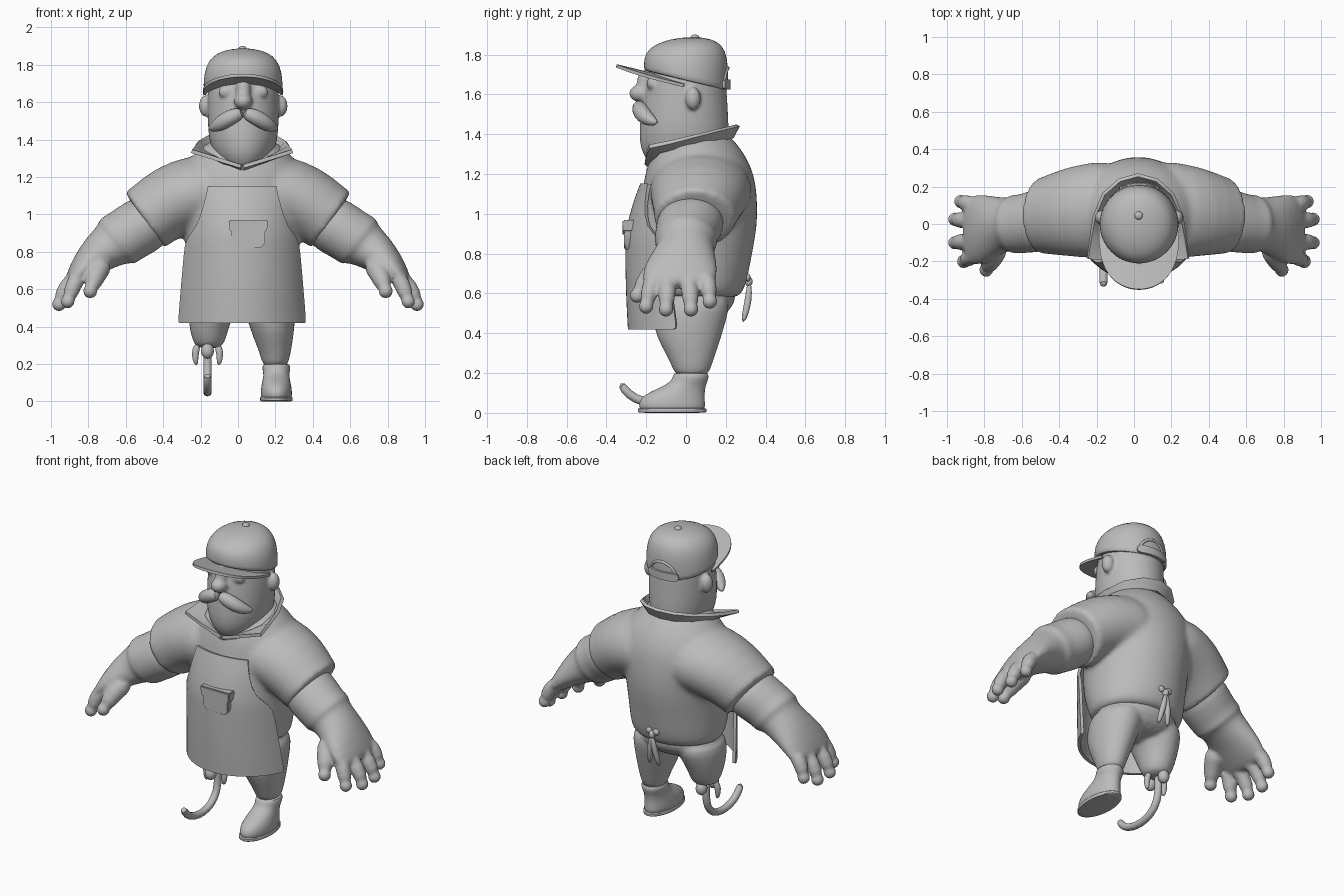
import bpy, bmesh
from math import sin, cos, pi, radians
from mathutils import Vector, Matrix

if "Cube" in bpy.data.objects:
    bpy.data.objects.remove(bpy.data.objects["Cube"])

MID = 0.022  # centre line of body and head
grey = bpy.data.materials.new("plain_grey")
grey.use_nodes = True
grey.diffuse_color = (0.5, 0.5, 0.5, 1)
grey.node_tree.nodes["Principled BSDF"].inputs["Base Color"].default_value = (0.5, 0.5, 0.5, 1)


def skin(bm, loops):
    """Bridge a series of vertex loops and close both ends."""
    rings = [[bm.verts.new(p) for p in loop] for loop in loops]
    for low, high in zip(rings, rings[1:]):
        for i in range(len(low)):
            j = (i + 1) % len(low)
            bm.faces.new((low[i], low[j], high[j], high[i]))
    bm.faces.new(rings[0][::-1])
    bm.faces.new(rings[-1])


def loft(bm, rings, side=1, count=24):
    """Each ring: x, y, z, half width, half depth, tilt in degrees, pitch."""
    loops = []
    for ring in rings:
        x, y, z, a, b, tilt, pitch = (tuple(ring) + (0, 0))[:7]
        t = radians(tilt)
        u = Vector((side * cos(t), 0, sin(t))) * a
        v = Vector((0, 1, pitch)) * b
        centre = Vector((side * x, y, z))
        loops.append([centre + u * cos(2 * pi * i / count) + v * sin(2 * pi * i / count)
                      for i in range(count)])
    skin(bm, loops)


def tube(bm, points, radii, ref=(0, 1, 0), count=10):
    points = [Vector(p) for p in points]
    ref, loops = Vector(ref), []
    for k, p in enumerate(points):
        t = (points[min(k + 1, len(points) - 1)] - points[max(k - 1, 0)]).normalized()
        u = (ref - t * ref.dot(t)).normalized()
        v = t.cross(u)
        loops.append([p + (u * cos(2 * pi * i / count) + v * sin(2 * pi * i / count)) * radii[k]
                      for i in range(count)])
    skin(bm, loops)


def ball(bm, centre, size):
    matrix = Matrix.Translation(centre) @ Matrix.Diagonal((*size, 1))
    bmesh.ops.create_uvsphere(bm, u_segments=20, v_segments=12, radius=1, matrix=matrix)


def finish(name, bm, sub=1, voxel=0, thick=0, soft=4):
    bmesh.ops.recalc_face_normals(bm, faces=bm.faces[:])
    mesh = bpy.data.meshes.new(name)
    bm.to_mesh(mesh)
    bm.free()
    mesh.materials.append(grey)
    obj = bpy.data.objects.new(name, mesh)
    bpy.context.collection.objects.link(obj)
    if sub:
        obj.modifiers.new("round", "SUBSURF").levels = sub
    if thick:
        solid = obj.modifiers.new("thickness", "SOLIDIFY")
        solid.thickness, solid.offset = thick, 0
    if voxel:
        obj.modifiers.new("blend", "REMESH").voxel_size = voxel
        soften = obj.modifiers.new("soften", "SMOOTH")
        soften.factor, soften.iterations = 0.5, soft
    bpy.ops.object.select_all(action="DESELECT")
    obj.select_set(True)
    bpy.context.view_layer.objects.active = obj
    bpy.ops.object.convert(target="MESH")
    bpy.ops.object.shade_smooth_by_angle(angle=radians(40))
    return obj


def sheet(name, rows, thick, sub=1):
    bm = bmesh.new()
    grid = [[bm.verts.new(p) for p in row] for row in rows]
    for low, high in zip(grid, grid[1:]):
        for i in range(len(low) - 1):
            bm.faces.new((low[i], low[i + 1], high[i + 1], high[i]))
    return finish(name, bm, sub, thick=thick)


# Shirt: torso and short wide sleeves blended together
bm = bmesh.new()
loft(bm, [(MID, y, z, a, b) for y, z, a, b in (
    (.04, .57, .26, .21), (.045, .6, .285, .24), (.04, .66, .295, .27), (.03, .8, .305, .305),
    (.045, .95, .31, .32), (.068, 1.1, .335, .292), (.068, 1.2, .345, .277),
    (.06, 1.3, .285, .24), (.055, 1.37, .205, .185), (.06, 1.41, .15, .15))])
for side in (-1, 1):
    loft(bm, [(.08, .075, 1.12, .19, .265, 85), (.2, .075, 1.12, .212, .262, 74),
              (.36, .066, 1.075, .195, .24, 62), (.475, .047, .987, .183, .207, 56),
              (.492, .045, .975, .184, .207, 55), (.505, .045, .967, .184, .207, 55)], side)
finish("shirt", bm, voxel=.016, soft=7)

# Arms: long sleeve with cuff, palm and five digits
for side, label in ((-1, "right"), (1, "left")):
    bm = bmesh.new()
    loft(bm, [(.42, .03, 1, .145, .17, 55), (.52, .02, .935, .157, .172, 55),
              (.6, 0, .885, .15, .158, 53), (.635, 0, .864, .153, .158, 52),
              (.65, 0, .852, .15, .155, 52), (.665, 0, .842, .13, .14, 50),
              (.73, -.01, .8, .112, .155, 45), (.81, -.03, .73, .083, .19, 40),
              (.875, -.033, .655, .052, .185, 35), (.895, -.033, .635, .03, .17, 35)], side)
    for base_y, tip_y, tip_x, tip_z in ((-.16, -.2, .91, .535), (-.09, -.1, .957, .52),
                                        (.015, .025, .957, .52), (.1, .12, .925, .56)):
        base = (side * .84, base_y, .69)
        knuckle = (side * (tip_x - .03), (base_y + tip_y) / 2, tip_z + .09)
        tip = (side * tip_x, tip_y, tip_z)
        tube(bm, [base, knuckle, tip], (.05, .046, .042))
        ball(bm, tip, (.038, .038, .038))
    thumb = [(side * .72, -.1, .75), (side * .76, -.19, .68), (side * .79, -.245, .59)]
    tube(bm, thumb, (.075, .058, .043))
    ball(bm, thumb[-1], (.039, .039, .039))
    finish(label + "_arm", bm, voxel=.01)

# Trousers: seat, whole left leg and short right leg
bm = bmesh.new()
loft(bm, [(MID, .04, .46, .2, .14), (MID, .045, .55, .265, .205), (MID, .04, .64, .275, .23)])
loft(bm, [(.2, .03, .17, .065, .08), (.2, .028, .25, .08, .105), (.19, .02, .33, .105, .142),
          (.18, .012, .42, .125, .178), (.165, .03, .52, .145, .19), (.15, .04, .6, .14, .18)])
loft(bm, [(-.155, .02, .28, .065, .07), (-.155, .02, .33, .092, .1), (-.155, .02, .42, .11, .14),
          (-.13, .03, .52, .14, .18), (-.11, .04, .6, .14, .18)])
finish("trousers", bm, voxel=.012)

# Left boot and its sole
bm = bmesh.new()
loft(bm, [(.205, y, z, a, b) for y, z, a, b in (
    (-.07, .01, .08, .165), (-.07, .03, .085, .168), (-.07, .07, .083, .165),
    (-.045, .105, .076, .14), (0, .14, .068, .1), (.02, .165, .074, .092),
    (.025, .19, .075, .09), (.025, .205, .066, .08))])
finish("left_boot", bm)
bm = bmesh.new()
loft(bm, [(.205, -.07, z, .088, .174) for z in (0, .003, .022, .025)])
finish("left_sole", bm)

# Hook leg with clamps
bm = bmesh.new()
tube(bm, [(-.163, y, z) for y, z in (
    (.02, .32), (.03, .22), (.02, .13), (-.04, .065), (-.13, .044),
    (-.22, .055), (-.29, .09), (-.33, .15))], [.024] * 8, ref=(1, 0, 0))
finish("hook_leg", bm)
bm = bmesh.new()
for side in (-1, 1):
    tube(bm, [(-.163 + side * .05, .01, .31), (-.163 + side * .07, 0, .26),
              (-.163 + side * .06, 0, .19)], (.02, .022, .012))
for y in (-.045, .075):
    ball(bm, (-.163, y, .27), (.035, .035, .042))
finish("leg_clamps", bm)

# Apron wrapped round the front, with pocket and flap
rows = []
for z, half, a, y, b in ((.42, .335, .36, .1, .385), (.6, .32, .35, .08, .375),
                         (.8, .303, .335, .05, .348), (.87, .295, .34, .05, .348),
                         (.93, .235, .34, .05, .342), (1.05, .2, .35, .055, .315),
                         (1.14, .18, .36, .062, .287), (1.15, .18, .36, .062, .284)):
    xs = [half * sin(pi / 2 * i / 8) for i in range(-8, 9)]
    rows.append([(MID + x, y - b * (1 - (x / a) ** 2) ** .5, z) for x in xs])
sheet("apron", rows, .018)


def panel(name, outline, front, depth):
    bm = bmesh.new()
    skin(bm, [[(.055 + x, front + d, z) for x, z in outline] for d in (0, depth)])
    bmesh.ops.bevel(bm, geom=bm.edges[:], offset=.006, segments=2, affect="EDGES")
    return finish(name, bm, 0)


panel("pocket", [(-.09, .93), (-.09, .85), (-.065, .82), (.065, .82), (.09, .85), (.09, .93)], -.312, .05)
panel("pocket_flap", [(-.105, .97), (-.1, .91), (0, .89), (.1, .91), (.105, .97)], -.318, .065)

# Apron bow at the back
bm = bmesh.new()
ball(bm, (MID, .315, .66), (.02, .02, .025))
for side in (-1, 1):
    ball(bm, (MID + side * .025, .31, .68), (.022, .014, .02))
    tube(bm, [(MID, .318, .66), (MID + side * .018, .315, .56),
              (MID + side * .035, .285, .45)], (.012, .021, .014))
finish("apron_bow", bm)

# Open collar with two points
half = [((0, -.185, 1.24), (.008, -.205, 1.258)), ((.09, -.165, 1.275), (.14, -.2, 1.298)),
        ((.17, -.13, 1.315), (.27, -.185, 1.338)), ((.2, -.06, 1.33), (.255, -.08, 1.36)),
        ((.2, .04, 1.345), (.235, .04, 1.39)), ((.16, .14, 1.365), (.185, .16, 1.42)),
        ((.09, .205, 1.38), (.1, .235, 1.438)), ((0, .23, 1.385), (0, .262, 1.445))]
loop = [(1, pair) for pair in half] + [(-1, pair) for pair in half[-2::-1]]
sheet("collar", [[(MID + s * pair[k][0], *pair[k][1:]) for s, pair in loop] for k in (0, 1)], .02, 0)

# Head with jaw, nose, eyelids and ears
bm = bmesh.new()
loft(bm, [(.028, y, z, a, b) for y, z, a, b in (
    (-.06, 1.24, .06, .11), (-.03, 1.265, .115, .165), (-.01, 1.32, .16, .22),
    (-.01, 1.4, .186, .228), (-.008, 1.5, .192, .222), (-.005, 1.6, .192, .212),
    (0, 1.7, .19, .202), (0, 1.75, .16, .17))])
ball(bm, (.028, -.225, 1.605), (.05, .062, .045))
tube(bm, [(.028, -.22, 1.59), (.028, -.21, 1.65), (.028, -.195, 1.73)], (.045, .04, .045))
for side in (-1, 1):
    ball(bm, (.028 + side * .09, -.17, 1.655), (.045, .028, .035))
    ball(bm, (.028 + side * .2, .035, 1.58), (.038, .04, .058))
finish("head", bm, voxel=.009)

bm = bmesh.new()
for side in (-1, 1):
    tube(bm, [(.028 + side * x, y, z) for x, y, z in (
        (0, -.235, 1.545), (.05, -.235, 1.53), (.11, -.215, 1.495),
        (.155, -.175, 1.465), (.185, -.145, 1.458))], (.03, .044, .046, .032, .008))
finish("moustache", bm)

# Cap: crown, button, brim and back strap
bm = bmesh.new()
loft(bm, [(.027, y, z, a, b, 0, pitch) for y, z, a, b, pitch in (
    (0, 1.667, .208, .208, -.24), (0, 1.674, .212, .211, -.24), (0, 1.72, .212, .213, -.18),
    (.003, 1.795, .2, .208, -.07), (.012, 1.85, .162, .172, 0),
    (.025, 1.878, .1, .105, 0), (.035, 1.888, .03, .03, 0))], count=32)
finish("cap_crown", bm)
bm = bmesh.new()
ball(bm, (.025, .045, 1.886), (.022, .022, .015))
finish("cap_button", bm, 0)

rows = []
for k in range(4):
    row = []
    for i in range(21):
        angle = pi + pi * i / 20
        bulge = abs(sin(angle)) ** (1 - .12 * k)
        x, y = (.2 + .005 * k) * cos(angle), -.01 - (.17 + .057 * k) * bulge
        row.append((.027 + x, y, 1.66 - .24 * y - .4 * x * x))
    rows.append(row)
sheet("cap_brim", rows, .016)

bm = bmesh.new()
arch = [radians(a) for a in range(0, 181, 20)]
tube(bm, [(.027 + .09 * cos(a), .211 - .021 * cos(a) ** 2, 1.65 + .085 * sin(a)) for a in arch],
     [.009] * len(arch))
finish("cap_back_arch", bm)
spread = [radians(a) for a in range(60, 121, 10)]
sheet("cap_back_strap", [[(.027 + .217 * cos(a), .217 * sin(a), z) for a in spread]
                         for z in (1.625, 1.675)], .014)
